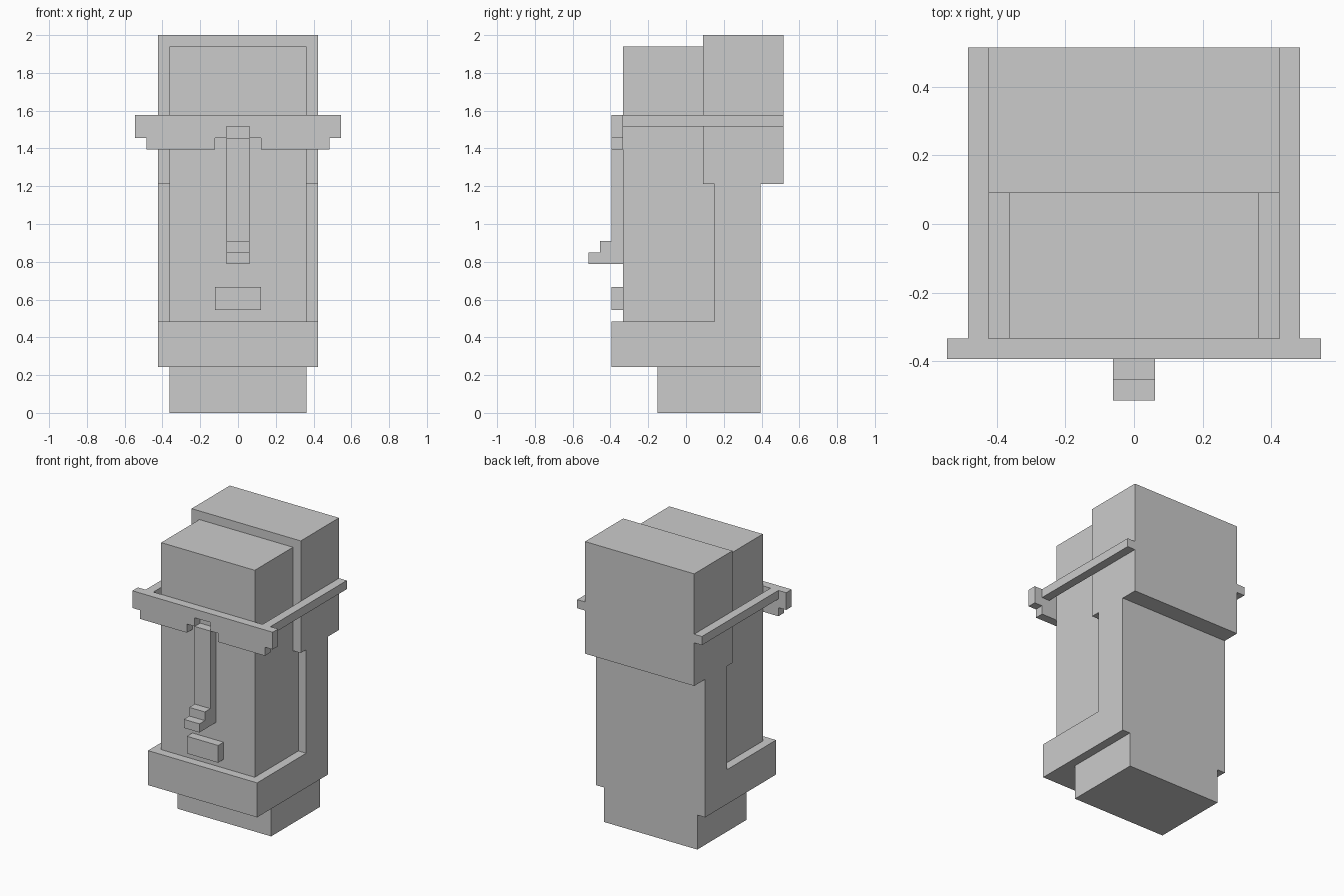
import bpy, bmesh
from mathutils import Vector

if "Cube" in bpy.data.objects:
    bpy.data.objects.remove(bpy.data.objects["Cube"])

U = 2 / 33  # the model sits on a block grid, 33 blocks tall


def extrude(name, pts, axis, a, b):
    """Extrude a profile from a to b. axis 'x': pts are (y, z); axis 'y': pts are (x, z)."""
    def place(p, d):
        return (d, p[0], p[1]) if axis == 'x' else (p[0], d, p[1])
    bm = bmesh.new()
    face = bm.faces.new([bm.verts.new(Vector(place(p, a)) * U) for p in pts])
    new = bmesh.ops.extrude_face_region(bm, geom=[face])["geom"]
    shift = Vector(place((0, 0), b - a)) * U
    bmesh.ops.translate(bm, vec=shift,
                        verts=[v for v in new if isinstance(v, bmesh.types.BMVert)])
    bmesh.ops.recalc_face_normals(bm, faces=bm.faces)
    mesh = bpy.data.meshes.new(name)
    bm.to_mesh(mesh)
    bm.free()
    obj = bpy.data.objects.new(name, mesh)
    bpy.context.collection.objects.link(obj)
    return obj


def box(name, x, y, z):
    return extrude(name, [(y[0], z[0]), (y[1], z[0]), (y[1], z[1]), (y[0], z[1])], 'x', *x)


# Neck and face blocks
box("neck", (-6, 6), (-2.5, 6.5), (0, 4))
box("face", (-6, 6), (-5.5, 2), (8, 32))

# Jaw, back of head and overhanging hair share one side profile
extrude("jaw_and_hair", [(-6.5, 4), (6.5, 4), (6.5, 20), (8.5, 20), (8.5, 33), (1.5, 33),
                         (1.5, 20), (2.5, 20), (2.5, 8), (-6.5, 8)], 'x', -7, 7)

# Face cheek side fills up to the sideburn edge
box("cheeks", (-6, 6), (2, 2.5), (8, 20))

# Stepped nose and mouth
extrude("nose", [(-5.5, 13), (-8.5, 13), (-8.5, 14), (-7.5, 14), (-7.5, 15),
                 (-6.5, 15), (-6.5, 24), (-5.5, 24)], 'x', -1, 1)
box("mouth", (-2, 2), (-6.5, -5.5), (9, 11))

# Glasses: symmetric front plate with a notched bridge
half = [(1, 25), (1, 24), (2, 24), (2, 23), (8, 23), (8, 24), (9, 24), (9, 26)]
mirrored = [(-x, z) for x, z in reversed(half)]
extrude("glasses_front", half + mirrored, 'y', -6.5, -5.5)

# Glasses arms running to the back of the head
for side, label in ((-1, "left"), (1, "right")):
    box("glasses_arm_" + label, sorted((7 * side, 8 * side)), (-5.5, 8.5), (25, 26))
